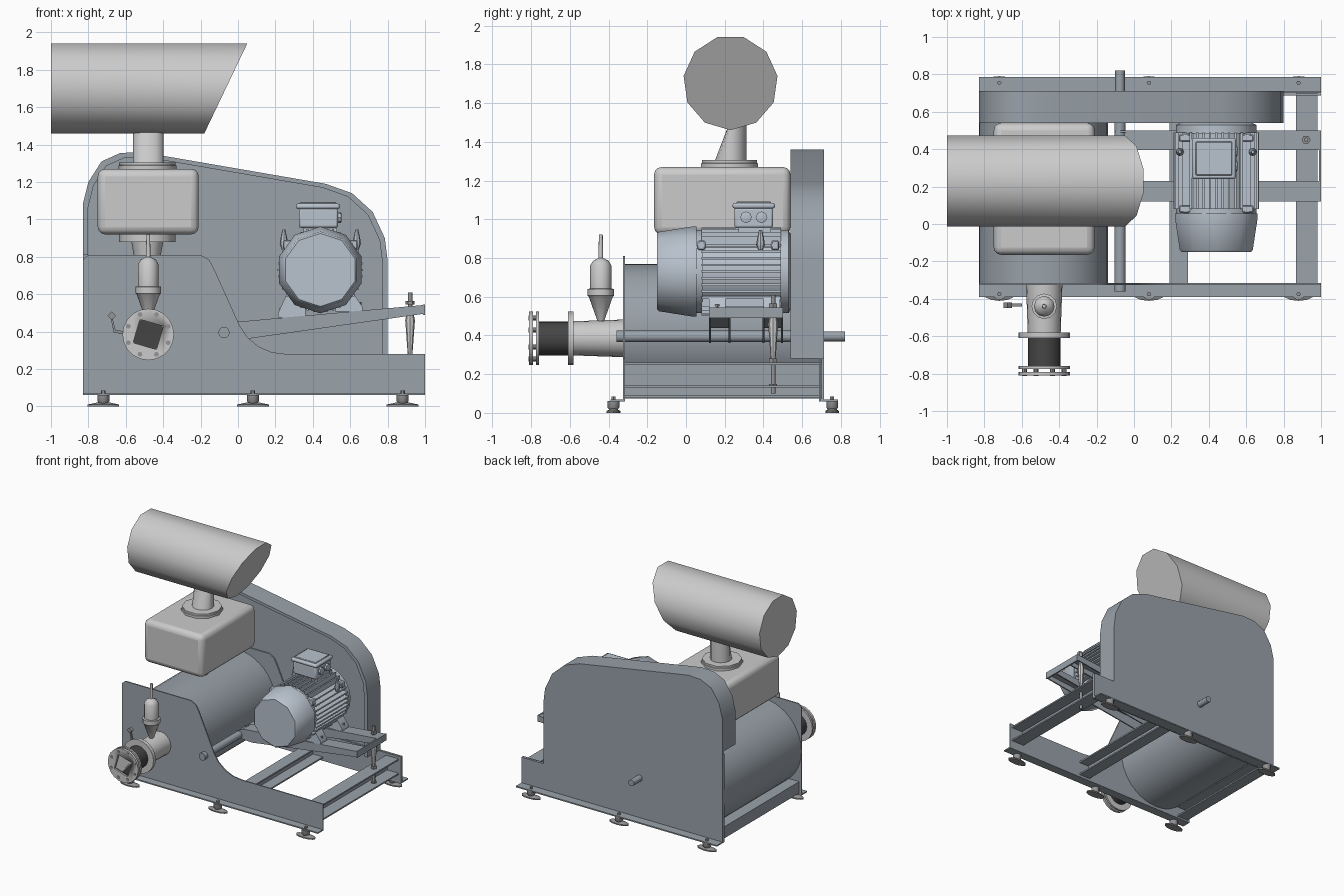
import bpy, bmesh, math
from mathutils import Vector

if "Cube" in bpy.data.objects:
    bpy.data.objects.remove(bpy.data.objects["Cube"])

def mat(name, c):
    m = bpy.data.materials.new(name)
    m.diffuse_color = (*c, 1)
    m.use_nodes = True
    m.node_tree.nodes["Principled BSDF"].inputs["Base Color"].default_value = m.diffuse_color
    return m

FRAME = mat("frame_paint", (0.32, 0.36, 0.40))
MOTOR = mat("motor_paint", (0.48, 0.54, 0.61))
BOXM = mat("box_paint", (0.56, 0.56, 0.55))
DARK = mat("rubber", (0.06, 0.06, 0.06))
STEEL = mat("steel", (0.30, 0.30, 0.31))

def finish(name, bm, m=None, angle=40):
    bmesh.ops.recalc_face_normals(bm, faces=bm.faces)
    for f in bm.faces:
        f.smooth = True
    for e in bm.edges:
        e.smooth = len(e.link_faces) == 2 and e.calc_face_angle(0) < math.radians(angle)
    me = bpy.data.meshes.new(name)
    bm.to_mesh(me)
    bm.free()
    ob = bpy.data.objects.new(name, me)
    bpy.context.collection.objects.link(ob)
    if m:
        me.materials.append(m)
    return ob

def place(axis, u, v, t):
    return {'x': (t, u, v), 'y': (u, t, v), 'z': (u, v, t)}[axis]

def prism(name, pts, axis, a, b, m=None):
    bm = bmesh.new()
    lo, hi = [[bm.verts.new(place(axis, u, v, t)) for u, v in pts] for t in (a, b)]
    bm.faces.new(lo)
    bm.faces.new(hi)
    n = len(pts)
    for i in range(n):
        j = (i + 1) % n
        bm.faces.new((lo[i], lo[j], hi[j], hi[i]))
    return finish(name, bm, m)

def box(name, x, y, z, m=None, bevel=0, seg=3):
    ob = prism(name, [(x[0], y[0]), (x[1], y[0]), (x[1], y[1]), (x[0], y[1])], 'z', *z, m)
    if bevel:
        bv = ob.modifiers.new("bevel", 'BEVEL')
        bv.width, bv.segments = bevel, seg
    return ob

def lathe(name, c, axis, prof, n=16, m=None, rot=0.0, squash=1.0):
    """Rings (position, radius) along an axis around the 2D centre c."""
    bm = bmesh.new()
    rings = []
    for t, r in prof:
        rings.append([bm.verts.new(place(axis, c[0] + r * math.cos(rot + k * math.tau / n),
                                         c[1] + squash * r * math.sin(rot + k * math.tau / n), t))
                      for k in range(n)])
    for p, q in zip(rings, rings[1:]):
        for k in range(n):
            j = (k + 1) % n
            bm.faces.new((p[k], p[j], q[j], q[k]))
    bm.faces.new(rings[0])
    bm.faces.new(rings[-1])
    return finish(name, bm, m)

# base frame: side plates with their bottom flanges
side = [(-.83, .06), (1, .06), (1, .28), (.26, .28), (.18, .29), (.11, .32), (.05, .37), (.01, .43),
        (-.13, .74), (-.155, .785), (-.2, .81), (-.8, .81), (-.83, .785)]
prism("front_side_plate", side, 'y', -.325, -.315, FRAME)
prism("rear_side_plate", side, 'y', .688, .698, FRAME)
box("front_flange", (-.83, 1), (-.39, -.32), (.06, .07), FRAME)
box("rear_flange", (-.83, 1), (.70, .785), (.06, .07), FRAME)

# belt guard: open-fronted shell over a full back plate
guard = [(-.83, .81), (-.83, 1.08), (-.80, 1.2), (-.73, 1.31), (-.63, 1.355), (-.52, 1.36), (-.40, 1.34),
         (.47, 1.19), (.61, 1.14), (.72, 1.04), (.785, .90), (.80, .78), (.80, .28)]
inner = [(-.02 + (x + .02) * .965, .6 + (z - .6) * .965) for x, z in guard]
inner[0], inner[-1] = (inner[0][0], .81), (inner[-1][0], .28)
prism("belt_guard_rim", guard + inner[::-1], 'y', .54, .71, FRAME)
prism("belt_guard_back", [(-.83, .06)] + guard + [(1, .28), (1, .06)], 'y', .70, .712, FRAME)

# cross members as C channels
def channel(name, x0, x1, z0, z1, web):
    t = .012
    w = x1 if web > 0 else x0
    prof = [(w, z0), (w, z1)]
    o, i = (x0, x1 - t) if web > 0 else (x1, x0 + t)
    prof += [(o, z1), (o, z1 - t), (i, z1 - t), (i, z0 + t), (o, z0 + t), (o, z0)]
    prism(name, prof, 'y', -.318, .70, FRAME)
channel("right_cross_member", .865, .98, .13, .26, -1)
channel("middle_cross_member", .19, .29, .08, .20, -1)
channel("left_cross_member", -.81, -.71, .075, .17, -1)

# levelling feet
for x in (-.72, .08, .88):
    for y, s in ((-.375, "front"), (.755, "rear")):
        lathe(f"foot_pad_{s}", (x, y), 'z', [(0, .085), (.01, .085), (.022, .03)], 12, STEEL, 0, .42)
        lathe(f"foot_stud_{s}", (x, y), 'z', [(.015, .022), (.028, .032), (.062, .032)], 10, STEEL)
        lathe(f"foot_bolt_{s}", (x, y), 'z', [(.06, .012), (.085, .012)], 6, STEEL)

# drum-shaped blower housing
lathe("blower_drum", (-.485, .425), 'y', [(-.318, .345), (.70, .345)], 40, FRAME)

# inlet box, its outlet neck and inlet flanges
box("inlet_box", (-.75, -.21), (-.165, .54), (.92, 1.27), BOXM, .04)
lathe("box_lower_flange", (-.485, .2), 'z', [(.88, .15), (.92, .15)], 16, BOXM)
lathe("box_lower_neck", (-.485, .2), 'z', [(.74, .06), (.88, .085)], 12, BOXM)
lathe("box_upper_flange", (-.485, .225), 'z', [(1.27, .155), (1.288, .155), (1.29, .15), (1.305, .15)], 10, BOXM)
neck = lathe("silencer_neck", (-.48, .23), 'z', [(1.30, .082), (1.49, .082)], 12)
for v in neck.data.vertices:
    if v.co.z > 1.4 and v.co.y < .24:
        v.co.y = .24 + (v.co.y - .24) * .2

# intake silencer with slanted mouth
sil = lathe("intake_silencer", (.23, 1.705), 'x', [(-1, .245), (0, .245)], 11, None, -math.pi / 2)
for v in sil.data.vertices:
    if v.co.x > -.5:
        v.co.x = -.18 + (v.co.z - 1.46) * .478

# discharge pipe, flexible joint and flanges
P = (-.48, .385)
lathe("discharge_pipe", P, 'y', [(-.585, .088), (-.30, .098)], 20)
lathe("flexible_joint", P, 'y', [(-.775, .088), (-.60, .088)], 20, DARK)
lathe("inner_flange", P, 'y', [(-.61, .138), (-.58, .138)], 20)
lathe("joint_flange", P, 'y', [(-.775, .138), (-.76, .138)], 20)
outer = lathe("outer_flange", P, 'y', [(-.81, .138), (-.79, .138)], 20)
cut = lathe("bore_cutter", P, 'y', [(-.83, .092), (-.77, .092)], 4, None, .5)
cut.hide_render = True
cut.hide_viewport = True
cut.display_type = 'WIRE'
bo = outer.modifiers.new("bore", 'BOOLEAN')
bo.operation, bo.object, bo.solver = 'DIFFERENCE', cut, 'EXACT'
for k in range(8):
    a = (k + .5) * math.tau / 8
    c = (P[0] + .115 * math.cos(a), P[1] + .115 * math.sin(a))
    lathe("flange_bolt", c, 'y', [(-.813, .013), (-.765, .013)], 8, STEEL)

# relief valve and small drain tap
lathe("relief_valve", (-.48, -.44), 'z', [(.46, .012), (.60, .062), (.605, .068), (.64, .068), (.642, .055),
                                          (.76, .055), (.785, .04), (.80, .012), (.92, .01)], 12, BOXM)
lathe("drain_tap_knob", (-.675, .485), 'y', [(-.45, .022), (-.42, .022)], 4, STEEL)
prism("drain_tap_arm", [(-.68, .47), (-.67, .47), (-.655, .41), (-.60, .40), (-.60, .385), (-.665, .395)],
      'y', -.44, -.425, STEEL)

# pivot rod for the motor cradle
lathe("pivot_rod", (-.075, .395), 'y', [(-.36, .03), (.71, .03), (.712, .026), (.82, .026)], 12, FRAME)

# sloping cradle rails: top plate plus tapered webs
top = lambda x: .453 + .09 * x
for y0, y1, n in ((.12, .23, "front"), (.395, .50, "rear")):
    for y in (y0, y1 - .01):
        prism(f"cradle_web_{n}", [(-.09, .37), (.04, .36), (.99, .495), (.99, top(.99)), (-.04, top(-.04)),
                                  (-.10, .42)], 'y', y, y + .01, FRAME)
    prism(f"cradle_top_{n}", [(-.04, top(-.04) - .012), (.99, top(.99) - .012), (.99, top(.99)),
                              (-.04, top(-.04))], 'y', y0, y1, FRAME)
box("cradle_end_plate", (.988, 1), (.12, .50), (.49, .545), FRAME)

# tensioning spindle
lathe("tension_spindle", (.92, .45), 'z', [(.10, .012), (.61, .012)], 10, STEEL)
lathe("spindle_sleeve", (.92, .45), 'z', [(.27, .012), (.46, .026), (.53, .012)], 8, BOXM)
for z in (.13, .26, .545):
    lathe("spindle_nut", (.92, .45), 'z', [(z, .024), (z + .02, .024)], 6, STEEL)

# motor: core, fan cover, end bell
C = (.44, .73)
lathe("motor_core", C, 'y', [(.04, .19), (.52, .19)], 24, MOTOR)
lathe("motor_fan_cover", C, 'y', [(-.15, .195), (-.14, .205), (.03, .232), (.055, .232)], 10, MOTOR, math.pi / 10)
lathe("motor_end_bell", C, 'y', [(.485, .215), (.53, .215), (.55, .17), (.56, .08)], 20, MOTOR)
lathe("motor_front_ring", C, 'y', [(.05, .215), (.085, .215)], 20, MOTOR)
lathe("motor_shaft", C, 'y', [(.55, .03), (.66, .03)], 12, STEEL)

# cooling fins
for k in range(-4, 5):
    d = k * .034
    h = math.sqrt(.228 ** 2 - d * d)
    box("side_fin", (C[0] - h, C[0] + h), (.08, .49), (C[1] + d - .006, C[1] + d + .006), MOTOR)
    box("top_fin", (C[0] + d - .006, C[0] + d + .006), (.08, .49), (C[1] - h, C[1] + h), MOTOR)

# motor feet, bolts and lifting eyes on both sides
for s in (-1, 1):
    def span(a, b):
        return tuple(sorted((C[0] + s * a, C[0] + s * b)))
    for y in (.12, .40):
        zt = top(C[0] + s * .18)
        prism("motor_foot", [(C[0] + s * .08, .60), (C[0] + s * .18, .60), (C[0] + s * .225, zt + .025),
                             (C[0] + s * .225, zt), (C[0] + s * .08, zt)], 'y', y, y + .085, MOTOR)
        lathe("motor_foot_bolt", (C[0] + s * .205, y + .042), 'z', [(zt, .014), (zt + .05, .014)], 6, STEEL)
    for y in (.06, .44):
        box("motor_lug", span(.13, .20), (y, y + .04), (.84, .89), MOTOR, .006, 1)
    lathe("lifting_eye", (C[0] + s * .195, .385), 'z', [(.84, .012), (.87, .022), (.90, .018), (.945, .008)], 8, MOTOR)

# terminal box with lid and cable glands
box("terminal_neck", (.35, .53), (.27, .44), (.90, .97), MOTOR)
box("terminal_box", (.325, .535), (.25, .45), (.955, 1.06), MOTOR, .012, 2)
box("terminal_lid", (.31, .545), (.24, .46), (1.055, 1.085), MOTOR, .012, 2)
box("terminal_lid_panel", (.33, .525), (.26, .44), (1.08, 1.092), MOTOR, .004, 1)
for y in (.31, .39):
    lathe("cable_gland", (y, 1.01), 'x', [(.53, .03), (.55, .03), (.553, .02)], 8, MOTOR)
